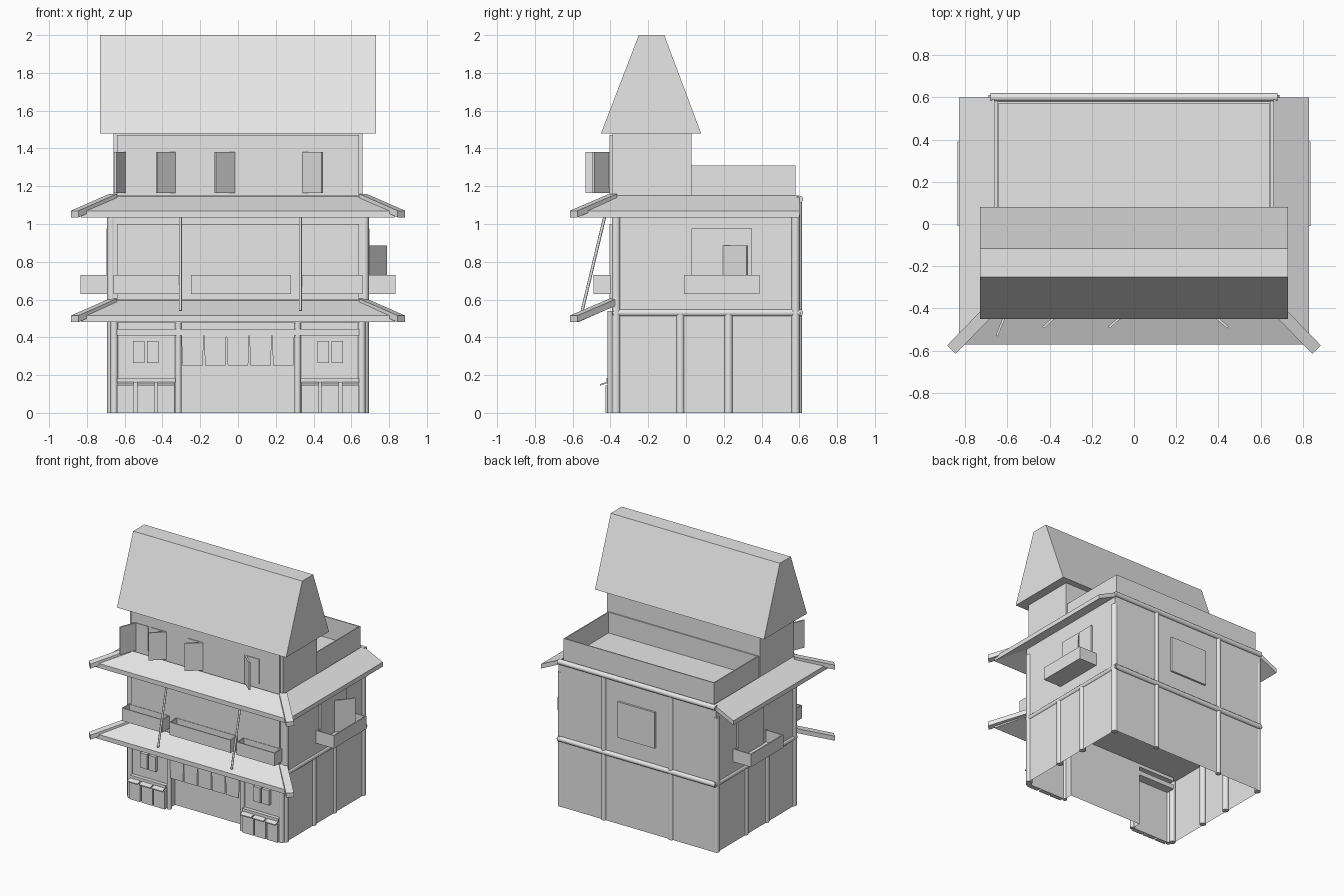
import bpy, bmesh
from mathutils import Vector

cube = bpy.data.objects.get("Cube")
if cube:
    bpy.data.objects.remove(cube)

grey = bpy.data.materials.new("plain_grey")
grey.use_nodes = True
grey.diffuse_color = (0.8, 0.8, 0.8, 1)
grey.node_tree.nodes["Principled BSDF"].inputs["Base Color"].default_value = (0.8, 0.8, 0.8, 1)


def finish(name, bm):
    bmesh.ops.recalc_face_normals(bm, faces=bm.faces)
    mesh = bpy.data.meshes.new(name)
    bm.to_mesh(mesh)
    bm.free()
    mesh.materials.append(grey)
    obj = bpy.data.objects.new(name, mesh)
    bpy.context.collection.objects.link(obj)
    return obj


def extrude(name, outline, move, caps=True):
    """Extrude a closed outline of 3D points along a vector."""
    bm = bmesh.new()
    a = [bm.verts.new(p) for p in outline]
    b = [bm.verts.new(Vector(p) + Vector(move)) for p in outline]
    n = len(a)
    for i in range(n):
        j = (i + 1) % n
        bm.faces.new((a[i], a[j], b[j], b[i]))
    if caps:
        bm.faces.new(a)
        bm.faces.new(b)
    return finish(name, bm)


def box(name, xs, ys, zs):
    x0, x1 = xs
    y0, y1 = ys
    z0, z1 = zs
    outline = [(x0, y0, z0), (x1, y0, z0), (x1, y1, z0), (x0, y1, z0)]
    return extrude(name, outline, (0, 0, z1 - z0))


def tray(name, xs, ys, zs, wall=0.012):
    """Box without a lid, with thin walls."""
    obj = box(name, xs, ys, zs)
    bm = bmesh.new()
    bm.from_mesh(obj.data)
    bmesh.ops.delete(bm, geom=[f for f in bm.faces if f.normal.z > 0.9], context='FACES')
    bm.to_mesh(obj.data)
    bm.free()
    mod = obj.modifiers.new("walls", 'SOLIDIFY')
    mod.thickness = wall
    mod.offset = -1


def place(obj, a, b):
    a, b = Vector(a), Vector(b)
    obj.location = (a + b) / 2
    obj.rotation_mode = 'QUATERNION'
    obj.rotation_quaternion = (b - a).to_track_quat('Z', 'Y')


def rod(name, a, b, radius, sides=12):
    bm = bmesh.new()
    bmesh.ops.create_cone(bm, cap_ends=True, segments=sides, radius1=radius,
                          radius2=radius, depth=(Vector(b) - Vector(a)).length)
    for f in bm.faces:
        f.smooth = len(f.verts) == 4
    place(finish(name, bm), a, b)


def shutter(name, hinge, tip, zs):
    """Thin upright panel swung out between two plan points."""
    h, t = Vector(hinge), Vector(tip)
    side = (t - h).orthogonal().normalized() * 0.006
    outline = [(*p, zs[0]) for p in (h - side, t - side, t + side, h + side)]
    extrude(name, outline, (0, 0, zs[1] - zs[0]))


def eave(name, inner, outer, top, edge, thick):
    """Sloping slab following a plan path."""
    bm = bmesh.new()
    rings = []
    for i, o in zip(inner, outer):
        pts = [(*i, top), (*o, edge), (*o, edge - thick), (*i, top - thick)]
        rings.append([bm.verts.new(p) for p in pts])
    for r, s in zip(rings, rings[1:]):
        for k in range(4):
            m = (k + 1) % 4
            bm.faces.new((r[k], r[m], s[m], s[k]))
    bm.faces.new(rings[0])
    bm.faces.new(rings[-1])
    finish(name, bm)


def hip(name, s, z):
    """Square beam along the eave corner."""
    a, b = Vector((s * 0.66, -0.385, z)), Vector((s * 0.865, -0.595, z - 0.09))
    across = Vector((s * 0.02, 0.02, 0))
    up = Vector((0, 0, 0.035))
    extrude(name, [a - across - up, a + across - up, a + across, a - across], b - a)


# Main walls: ground floor with a recessed shop entrance, open underneath
plan = [(-0.68, -0.39), (-0.32, -0.39), (-0.32, -0.32), (0.32, -0.32),
        (0.32, -0.39), (0.68, -0.39), (0.68, 0.6), (-0.68, 0.6)]
extrude("ground_walls", [(x, y, 0) for x, y in plan], (0, 0, 0.5), caps=False)
box("middle_walls", (-0.68, 0.68), (-0.39, 0.6), (0.5, 1.14))
box("top_walls", (-0.66, 0.66), (-0.39, 0.03), (1.14, 1.49))
box("middle_front_panel", (-0.64, 0.64), (-0.405, -0.39), (0.6, 1.0))
box("top_front_panel", (-0.64, 0.64), (-0.405, -0.39), (1.15, 1.47))

# Main roof with a flat ridge
roof = [(-0.45, 1.48), (0.08, 1.48), (-0.115, 2), (-0.25, 2)]
extrude("main_roof", [(-0.73, y, z) for y, z in roof], (1.46, 0, 0))

# Rear terrace
tray("terrace", (-0.65, 0.65), (0.03, 0.58), (1.14, 1.31))

# Eaves
inner = [(-0.66, 0.6), (-0.66, -0.38), (0.66, -0.38), (0.66, 0.6)]
outer = [(-0.83, 0.6), (-0.83, -0.57), (0.83, -0.57), (0.83, 0.6)]
eave("upper_eave", inner, outer, 1.15, 1.07, 0.035)
eave("lower_eave", inner[1:3], outer[1:3], 0.6, 0.515, 0.035)
for s, side in ((-1, "right"), (1, "left")):
    hip(f"upper_hip_{side}", s, 1.16)
    hip(f"lower_hip_{side}", s, 0.605)

# Timber posts and logs
for s, side in ((-1, "right"), (1, "left")):
    x = s * 0.67
    for y, top in ((-0.37, 1.05), (-0.03, 0.52), (0.225, 0.52), (0.58, 1.05)):
        rod(f"{side}_post", (x, y, 0), (x, y, top), 0.023)
    rod(f"{side}_log", (x, -0.39, 0.53), (x, 0.61, 0.53), 0.02)
    rod("back_post", (s * 0.29, 0.595, 0), (s * 0.29, 0.595, 1.13), 0.02)
    rod("front_post", (s * 0.316, -0.395, 0), (s * 0.316, -0.395, 0.54), 0.017)
    rod("front_corner_post", (s * 0.655, -0.395, 0), (s * 0.655, -0.395, 0.54), 0.02)
for z in (0.53, 1.13):
    rod("back_log", (-0.68, 0.6, z), (0.68, 0.6, z), 0.02)
for x in (-0.305, 0.33):
    rod("eave_brace", (x, -0.55, 0.54), (x, -0.43, 1.04), 0.008, 8)

# Shop front beams and hanging cloths
box("lintel", (-0.64, 0.64), (-0.415, -0.32), (0.41, 0.445))
box("upper_lintel", (-0.64, 0.64), (-0.41, -0.32), (0.475, 0.5))
box("lintel_infill", (-0.32, 0.32), (-0.395, -0.32), (0.44, 0.48))
for i in range(5):
    x = -0.3 + i * 0.12
    cloth = [(x, 0.41), (x + 0.118, 0.41), (x + 0.114, 0.25), (x + 0.006, 0.25)]
    extrude("hanging_cloth", [(u, -0.412, w) for u, w in cloth], (0, 0.006, 0))

# Shop bays: paired windows, ledge and lidded crates
for s in (-1, 1):
    for a, b in ((0.42, 0.482), (0.495, 0.557)):
        box("bay_window", sorted((s * a, s * b)), (-0.415, -0.39), (0.265, 0.38))
    box("bay_ledge", sorted((s * 0.33, s * 0.64)), (-0.42, -0.39), (0.16, 0.185))
    for a, b in ((0.335, 0.43), (0.44, 0.535), (0.55, 0.64)):
        xs = sorted((s * a, s * b))
        box("crate", xs, (-0.425, -0.39), (0, 0.145))
        lid = [(-0.39, 0.165), (-0.455, 0.145), (-0.455, 0.153), (-0.39, 0.173)]
        extrude("crate_lid", [(xs[0], y, z) for y, z in lid], (xs[1] - xs[0], 0, 0))

# Front balconies
for xs in ((-0.66, -0.31), (-0.25, 0.28), (0.33, 0.66)):
    tray("front_balcony", xs, (-0.49, -0.4), (0.63, 0.73))

# Side balconies and windows
for s, side in ((-1, "right"), (1, "left")):
    tray(f"{side}_balcony", sorted((s * 0.68, s * 0.835)), (-0.01, 0.39), (0.63, 0.73))
    box(f"{side}_window", sorted((s * 0.68, s * 0.695)), (0.03, 0.35), (0.64, 0.975))
shutter("side_shutter", (0.69, 0.2), (0.785, 0.325), (0.64, 0.885))

# Back window
box("back_window", (-0.16, 0.16), (0.6, 0.615), (0.68, 0.96))

# Top windows with shutters standing open
for x0, x1, hinge, tip in ((-0.6, -0.49, -0.6, (-0.65, -0.53)),
                           (-0.465, -0.335, -0.335, (-0.43, -0.49)),
                           (-0.145, -0.02, -0.02, (-0.12, -0.49)),
                           (0.345, 0.47, 0.345, (0.445, -0.49))):
    box("top_window", (x0, x1), (-0.41, -0.405), (1.19, 1.38))
    shutter("top_shutter", (hinge, -0.405), tip, (1.165, 1.38))
